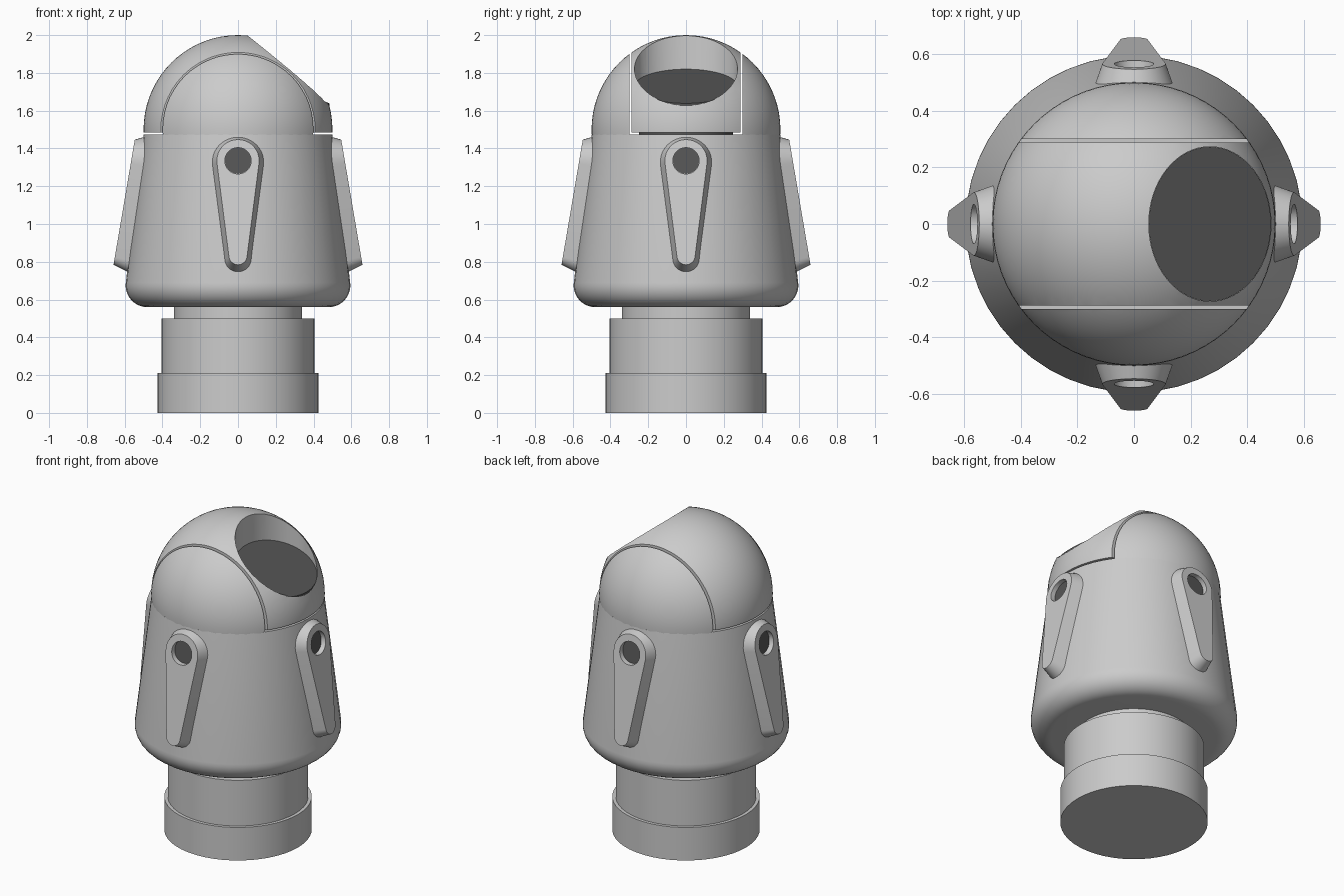
import bpy, bmesh
from math import sin, cos, pi, radians, sqrt, asin
from mathutils import Vector, Matrix

cube = bpy.data.objects.get("Cube")
if cube:
    bpy.data.objects.remove(cube, do_unlink=True)


def material(name, value):
    m = bpy.data.materials.new(name)
    m.use_nodes = True
    col = (value, value, value, 1)
    m.diffuse_color = col
    m.node_tree.nodes["Principled BSDF"].inputs["Base Color"].default_value = col
    return m


GREY = material("light grey", 0.6)
DARK = material("dark grey", 0.09)


def finish(bm, name, mat, smooth=True):
    bmesh.ops.recalc_face_normals(bm, faces=bm.faces)
    mesh = bpy.data.meshes.new(name)
    bm.to_mesh(mesh)
    bm.free()
    mesh.materials.append(mat)
    ob = bpy.data.objects.new(name, mesh)
    bpy.context.collection.objects.link(ob)
    if smooth:
        shade(ob)
    return ob


def activate(ob):
    bpy.ops.object.select_all(action='DESELECT')
    ob.select_set(True)
    bpy.context.view_layer.objects.active = ob


def shade(ob):
    activate(ob)
    bpy.ops.object.shade_smooth_by_angle(angle=radians(30))


def loft(rings, name, mat, smooth=True):
    """Skin a stack of closed rings and cap both ends."""
    bm = bmesh.new()
    loops = [[bm.verts.new(p) for p in ring] for ring in rings]
    n = len(loops[0])
    for a, b in zip(loops, loops[1:]):
        for i in range(n):
            j = (i + 1) % n
            bm.faces.new((a[i], a[j], b[j], b[i]))
    bm.faces.new(loops[0])
    bm.faces.new(loops[-1])
    return finish(bm, name, mat, smooth)


def lathe(profile, name, mat, n=48):
    turn = [2 * pi * i / n for i in range(n)]
    return loft([[(r * cos(a), r * sin(a), z) for a in turn] for r, z in profile], name, mat)


def cut(ob, cutter):
    mod = ob.modifiers.new("cut", 'BOOLEAN')
    mod.operation = 'DIFFERENCE'
    mod.solver = 'EXACT'
    mod.object = cutter
    activate(ob)
    bpy.ops.object.modifier_apply(modifier=mod.name)
    bpy.data.objects.remove(cutter, do_unlink=True)


# Stand: foot collar, column and narrow neck
lathe([(0.425, 0), (0.425, 0.21)], "foot_collar", GREY)
lathe([(0.405, 0.2), (0.405, 0.5)], "column", GREY)
lathe([(0.34, 0.49), (0.34, 0.57)], "neck", GREY)

# Tapered body with a rounded lower edge
fillet = [(0.48 + 0.115 * cos(a), 0.675 + 0.115 * sin(a))
          for a in [radians(-90 + 97 * i / 10) for i in range(11)]]
lathe([(0.3, 0.56)] + fillet + [(0.499, 1.475)], "body", GREY)

# Dome, split into two fixed side caps and a turning middle band
CENTRE, RADIUS = Vector((0, 0, 1.5)), 0.5


def dome_part(name, planes):
    bm = bmesh.new()
    bmesh.ops.create_uvsphere(bm, u_segments=72, v_segments=36, radius=RADIUS,
                              matrix=Matrix.Translation(CENTRE))
    for co, no in planes:
        bmesh.ops.bisect_plane(bm, geom=bm.verts[:] + bm.edges[:] + bm.faces[:],
                               plane_co=co, plane_no=no, clear_outer=True)
        rim = [e for e in bm.edges if e.is_boundary]
        bmesh.ops.holes_fill(bm, edges=rim, sides=0)
    return finish(bm, name, GREY, smooth=False)


for side, label in ((-1, "front_cap"), (1, "back_cap")):
    shade(dome_part(label, [((0, side * 0.3, 0), (0, -side, 0)),
                            ((0, 0, 1.47), (0, 0, -1))]))
band = dome_part("dome_band", [((0, 0.288, 0), (0, 1, 0)),
                               ((0, -0.288, 0), (0, -1, 0)),
                               ((0, 0, 1.485), (0, 0, -1))])
lathe([(0.25, 1.465), (0.25, 1.495)], "band_pivot", DARK)

# Round opening in the band, with a sloping dark floor


def opening_ring(height, size=1.0, n=64):
    ring = []
    for i in range(n):
        a = 2 * pi * i / n
        x = 0.268 + 0.216 * size * cos(a)
        ring.append((x, 0.273 * size * sin(a), height(x)))
    return ring


def floor_height(x):
    return 1.82 - (x - 0.052) * 0.42


cut(band, loft([opening_ring(lambda x: floor_height(x) - 0.028),
                opening_ring(lambda x: 2.2)], "opening_cutter", GREY, False))
shade(band)
loft([opening_ring(lambda x: floor_height(x) - 0.03, 0.998),
      opening_ring(floor_height, 0.998)], "opening_floor", DARK)


# Four keyhole-shaped fins around the body
def fin_ring(top_z, top_r, low_z, low_r, depth, n=20):
    """Tapered slot outline; depth gives the outward position at a height."""
    tilt = asin((top_r - low_r) / (top_z - low_z))
    ring = []
    for z0, r, start, sweep in ((top_z, top_r, -tilt, pi + 2 * tilt),
                                (low_z, low_r, pi + tilt, pi - 2 * tilt)):
        for i in range(n + 1):
            a = start + sweep * i / n
            z = z0 + r * sin(a)
            ring.append((depth(z), r * cos(a), z))
    return ring


def face_depth(z):
    return 0.545 + (1.455 - z) * 0.17


def wall_depth(z):
    return 0.478 + (1.475 - z) * 0.122


def hole_ring(offset, r, n=32):
    ring = []
    for i in range(n):
        a = 2 * pi * i / n
        z = 1.335 + r * sin(a)
        ring.append((face_depth(z) + offset, r * cos(a), z))
    return ring


for k, label in enumerate(("left", "back", "right", "front")):
    fin = loft([fin_ring(1.328, 0.137, 0.812, 0.074, wall_depth),
                fin_ring(1.335, 0.112, 0.832, 0.048, face_depth)],
               label + "_fin", GREY, False)
    cut(fin, loft([hole_ring(-0.035, 0.07), hole_ring(0.1, 0.07)], "hole_cutter", GREY, False))
    shade(fin)
    disc = loft([hole_ring(-0.038, 0.0695), hole_ring(-0.03, 0.0695)],
                label + "_fin_hole_floor", DARK)
    for ob in (fin, disc):
        ob.data.transform(Matrix.Rotation(k * pi / 2, 4, 'Z'))
